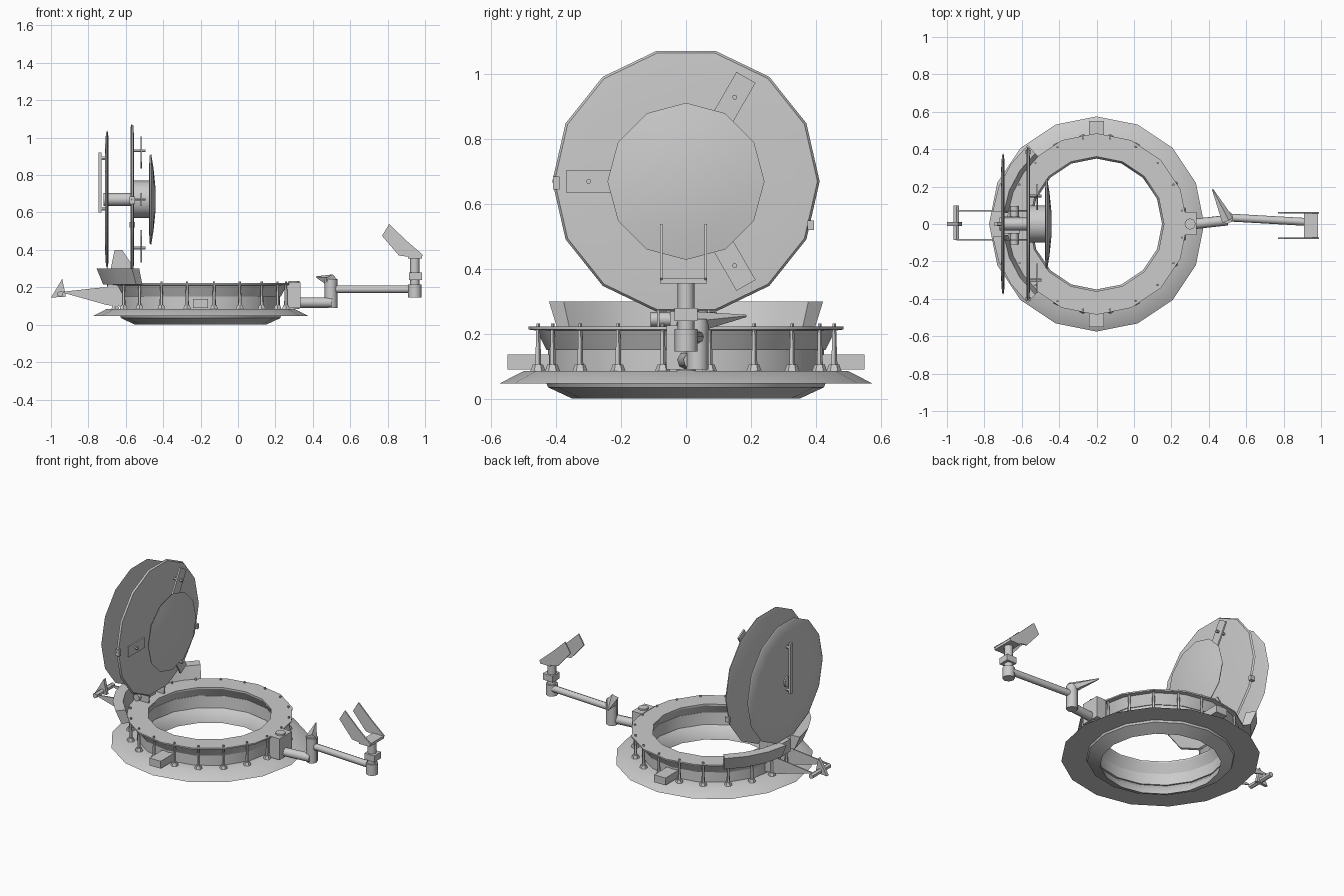
import bpy, bmesh, math
from mathutils import Vector, Matrix

if "Cube" in bpy.data.objects:
    bpy.data.objects.remove(bpy.data.objects["Cube"])

CX = -0.2            # centre of the hatch ring
LZ = 0.67            # centre height of the open lid


def finish(name, bm, angle=25):
    bmesh.ops.recalc_face_normals(bm, faces=bm.faces)
    me = bpy.data.meshes.new(name)
    bm.to_mesh(me)
    bm.free()
    ob = bpy.data.objects.new(name, me)
    bpy.context.collection.objects.link(ob)
    bpy.ops.object.select_all(action='DESELECT')
    ob.select_set(True)
    bpy.context.view_layer.objects.active = ob
    bpy.ops.object.shade_smooth_by_angle(angle=math.radians(angle))
    return ob


def box(name, lo, hi, rot=None):
    """Box between two corners; rot is an optional matrix applied afterwards."""
    lo, hi = Vector(lo), Vector(hi)
    bm = bmesh.new()
    bmesh.ops.create_cube(bm, size=1)
    bm.transform(Matrix.Translation((lo + hi) / 2) @ Matrix.Diagonal((*(hi - lo), 1)))
    if rot:
        bm.transform(rot)
    return finish(name, bm)


def rod(name, a, b, r1, r2=None, sides=8):
    """Capped cylinder or cone between two points."""
    a, b = Vector(a), Vector(b)
    d = b - a
    bm = bmesh.new()
    bmesh.ops.create_cone(bm, cap_ends=True, segments=sides, radius1=r1,
                          radius2=r1 if r2 is None else r2, depth=d.length)
    q = Vector((0, 0, 1)).rotation_difference(d.normalized())
    bm.transform(Matrix.Translation((a + b) / 2) @ q.to_matrix().to_4x4())
    return finish(name, bm, 50)


def ring(name, prof, sides=16, start=0, sweep=360, angle=25):
    """Closed (r, z) profile swept about the hatch axis, fully or as an arc."""
    bm = bmesh.new()
    full = sweep == 360
    rows = []
    for i in range(sides if full else sides + 1):
        t = math.radians(start + sweep * i / sides)
        rows.append([bm.verts.new((CX + r * math.cos(t), r * math.sin(t), z))
                     for r, z in prof])
    n = len(prof)
    for i in range(sides):
        a, b = rows[i], rows[(i + 1) % len(rows)]
        for j in range(n):
            bm.faces.new((a[j], b[j], b[(j + 1) % n], a[(j + 1) % n]))
    if not full:
        bm.faces.new(rows[0])
        bm.faces.new(rows[-1])
    return finish(name, bm, angle)


def disc(name, prof, sides=14, angle=25):
    """(x, r) profile turned about the lid's axis, ends capped."""
    bm = bmesh.new()
    rows = [[bm.verts.new((x, r * math.cos(math.tau * i / sides),
                           LZ + r * math.sin(math.tau * i / sides)))
             for i in range(sides)] for x, r in prof]
    for a, b in zip(rows, rows[1:]):
        for i in range(sides):
            k = (i + 1) % sides
            bm.faces.new((a[i], a[k], b[k], b[i]))
    bm.faces.new(rows[0])
    bm.faces.new(rows[-1])
    return finish(name, bm, angle)


def plate(name, pts, y, t=0.008):
    """Thin upright plate from an (x, z) outline."""
    bm = bmesh.new()
    f = bm.faces.new([bm.verts.new((x, y - t / 2, z)) for x, z in pts])
    g = bmesh.ops.extrude_face_region(bm, geom=[f])['geom']
    bmesh.ops.translate(bm, vec=(0, t, 0),
                        verts=[v for v in g if isinstance(v, bmesh.types.BMVert)])
    return finish(name, bm)


# Hatch collar: lower lip, sloped flange, neck, upper flange
ring("base_flange", [(.35, 0), (.425, .035), (.43, .047), (.575, .047), (.50, .085),
                     (.40, .085), (.365, .05)], angle=30)
ring("collar_neck", [(.385, .08), (.425, .08), (.425, .155), (.39, .155)])
ring("upper_flange", [(.395, .15), (.43, .15), (.46, .21), (.485, .213), (.485, .222),
                      (.36, .222), (.36, .212)])

# Raised rear segments either side of the hinge
for start in (131, 187):
    ring("rear_riser", [(.475, .215), (.525, .215), (.56, .30), (.50, .30)],
         sides=3, start=start, sweep=42)

# Studs around the collar
for i in range(20):
    t = math.tau * (i + .5) / 20
    x, y = CX + .462 * math.cos(t), .462 * math.sin(t)
    rod("stud", (x, y, .08), (x, y, .232), .011, .006, 5)
    rod("stud_nut", (x, y, .083), (x, y, .105), .024, .016, 6)

# Side clamps
for s in (-1, 1):
    y0, y1 = sorted((s * .42, s * .55))
    box("side_clamp", (CX - .04, y0, .09), (CX + .04, y1, .137))

# Lid: inner and outer discs on a central shaft
disc("lid_inner_disc", [(-.575, .395), (-.57, .412), (-.56, .405), (-.555, .33)])
disc("lid_outer_disc", [(-.712, .27), (-.706, .365), (-.698, .38), (-.692, .34)])
rod("lid_shaft", (-.72, 0, LZ), (-.55, 0, LZ), .035)
rod("lid_hub", (-.56, 0, LZ), (-.465, 0, LZ), .10, sides=12)
disc("lid_dome", [(-.476, .17), (-.472, .235), (-.464, .242), (-.452, .17), (-.442, .07)],
     sides=12, angle=60)

# Three brackets on the lid face
for a in (60, 180, 300):
    m = Matrix.Translation((0, 0, LZ)) @ Matrix.Rotation(math.radians(a), 4, 'X')
    box("lid_bracket", (-.522, .21, -.034), (-.512, .37, .034), m)
    m0, m1 = m @ Vector((-.56, .30, 0)), m @ Vector((-.495, .30, 0))
    rod("bracket_bolt", m0, m1, .008, sides=6)

# Outer lid handle and edge lugs
box("lid_handle", (-.745, -.012, .60), (-.73, .012, .92))
for z in (.62, .89):
    rod("handle_post", (-.74, 0, z), (-.70, 0, z), .01, sides=6)
box("lid_lug_left", (-.58, -.41, .645), (-.55, -.39, .685))
box("lid_lug_right", (-.58, .375, .52), (-.55, .395, .55))

# Hinge: lugs, knuckle, rear bracket and cross handle
for y in (-.085, .07):
    plate("hinge_lug", [(-.70, .20), (-.57, .20), (-.56, .31), (-.62, .40), (-.66, .40)], y)
    plate("rear_arm", [(-.95, .175), (-.72, .20), (-.60, .20), (-.60, .095), (-.70, .105)], y)
rod("hinge_pin", (-.64, -.11, .245), (-.64, .095, .245), .022)
box("hinge_block", (-.70, -.05, .20), (-.61, .04, .28))
rod("rear_cross_bar", (-.95, -.085, .165), (-.95, .10, .165), .016, sides=6)
plate("rear_stop", [(-1.0, .145), (-.94, .245), (-.92, .15)], 0, .02)

# Crank arm: mount, short pipe, joint, long pipe
box("arm_mount", (.265, -.06, .09), (.335, .065, .225))
rod("mount_pin", (.30, 0, .085), (.30, 0, .235), .03)
rod("arm_short", (.32, 0, .118), (.50, .02, .118), .028)
rod("arm_joint", (.497, .035, .09), (.497, .035, .245), .034)
rod("joint_lever", (.50, .02, .235), (.42, .185, .255), .035, .004, 5)
rod("arm_long", (.50, .035, .19), (.94, .01, .19), .021)

# Arm end: elbow, swivel and yoke
rod("arm_elbow", (.945, 0, .145), (.945, 0, .215), .036)
rod("swivel_post", (.945, 0, .20), (.945, 0, .365), .026)
box("swivel_block", (.915, -.035, .24), (.985, .035, .28))
box("yoke_base", (.91, -.08, .355), (.985, .065, .372))
for y in (-.076, .061):
    plate("yoke_side", [(.77, .475), (.808, .538), (.90, .45), (.99, .372),
                        (.975, .355), (.86, .37)], y)
